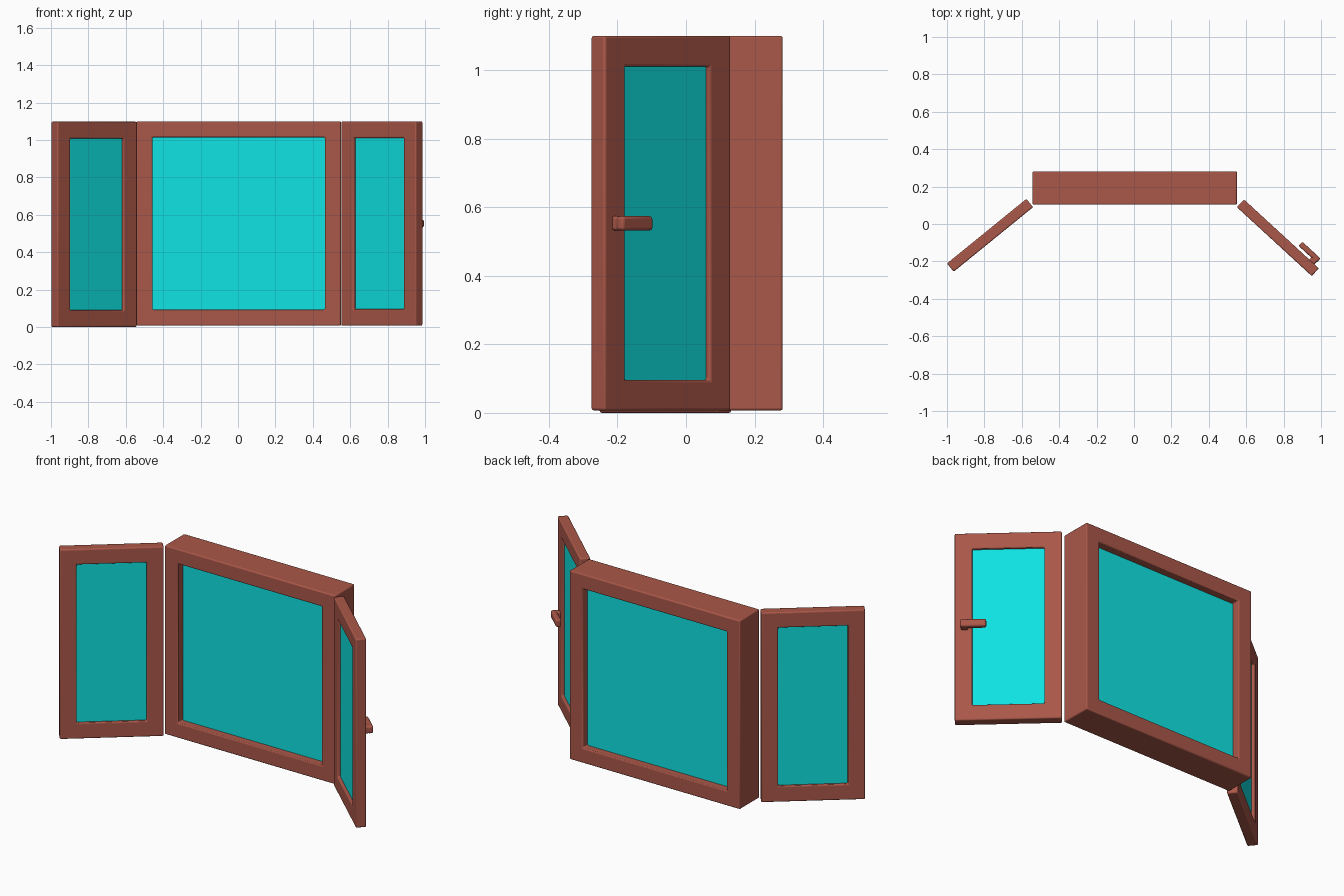
import bpy, bmesh, math
from mathutils import Matrix

if "Cube" in bpy.data.objects:
    bpy.data.objects.remove(bpy.data.objects["Cube"])


def material(name, rgb):
    m = bpy.data.materials.new(name)
    m.diffuse_color = (*rgb, 1)
    m.use_nodes = True
    m.node_tree.nodes["Principled BSDF"].inputs["Base Color"].default_value = m.diffuse_color
    return m


WOOD = material("red brown wood", (0.40, 0.095, 0.065))
GLASS = material("turquoise glass", (0.005, 0.77, 0.77))


def finish(name, bm, mat, place, bevel):
    bmesh.ops.recalc_face_normals(bm, faces=bm.faces)
    me = bpy.data.meshes.new(name)
    bm.to_mesh(me)
    bm.free()
    ob = bpy.data.objects.new(name, me)
    bpy.context.collection.objects.link(ob)
    me.materials.append(mat)
    ob.matrix_world = place
    if bevel:
        b = ob.modifiers.new("rounded edges", 'BEVEL')
        b.width, b.segments = bevel, 3
        b.limit_method = 'ANGLE'
    bpy.ops.object.select_all(action='DESELECT')
    bpy.context.view_layer.objects.active = ob
    ob.select_set(True)
    bpy.ops.object.shade_smooth_by_angle(angle=math.radians(40))
    return ob


def box(name, lo, hi, mat, place, bevel=0):
    bm = bmesh.new()
    bmesh.ops.create_cube(bm, size=1)
    for v in bm.verts:
        for i in range(3):
            v.co[i] = (lo[i] + hi[i]) / 2 + v.co[i] * (hi[i] - lo[i])
    return finish(name, bm, mat, place, bevel)


def window(name, x, y, z, angle, width, depth, height, rim, recess):
    """Rectangular frame with a glass pane; local x runs along it, y through it."""
    place = Matrix.Translation((x, y, z)) @ Matrix.Rotation(math.radians(angle), 4, 'Z')
    bm = bmesh.new()
    loops = []
    for inset, d in ((0, 0), (0, depth), (rim, depth), (rim, 0)):
        loops.append([bm.verts.new((px, d, pz)) for px, pz in (
            (inset, inset), (width - inset, inset),
            (width - inset, height - inset), (inset, height - inset))])
    for a, b in zip(loops, loops[1:] + loops[:1]):
        for i in range(4):
            j = (i + 1) % 4
            bm.faces.new((a[i], a[j], b[j], b[i]))
    finish(name + "_frame", bm, WOOD, place, 0.007)
    e = rim - 0.01
    box(name + "_glass", (e, recess, e), (width - e, depth - recess, height - e), GLASS, place)
    return place


# Fixed centre window and two open side sashes
window("centre", -0.543, 0.103, 0.007, 0, 1.093, 0.179, 1.093, 0.086, 0.045)
window("left_sash", -0.964, -0.255, 0.0, 39.1, 0.547, 0.057, 1.098, 0.09, 0.017)
right = window("right_sash", 0.55, 0.09, 0.007, -42.6, 0.544, 0.056, 1.093, 0.089, 0.017)

# Handle on the outer side of the right sash: stem plus lever
box("handle_stem", (0.475, 0.05, 0.525), (0.512, 0.085, 0.567), WOOD, right, 0.008)
box("handle_lever", (0.382, 0.071, 0.525), (0.515, 0.101, 0.567), WOOD, right, 0.009)
